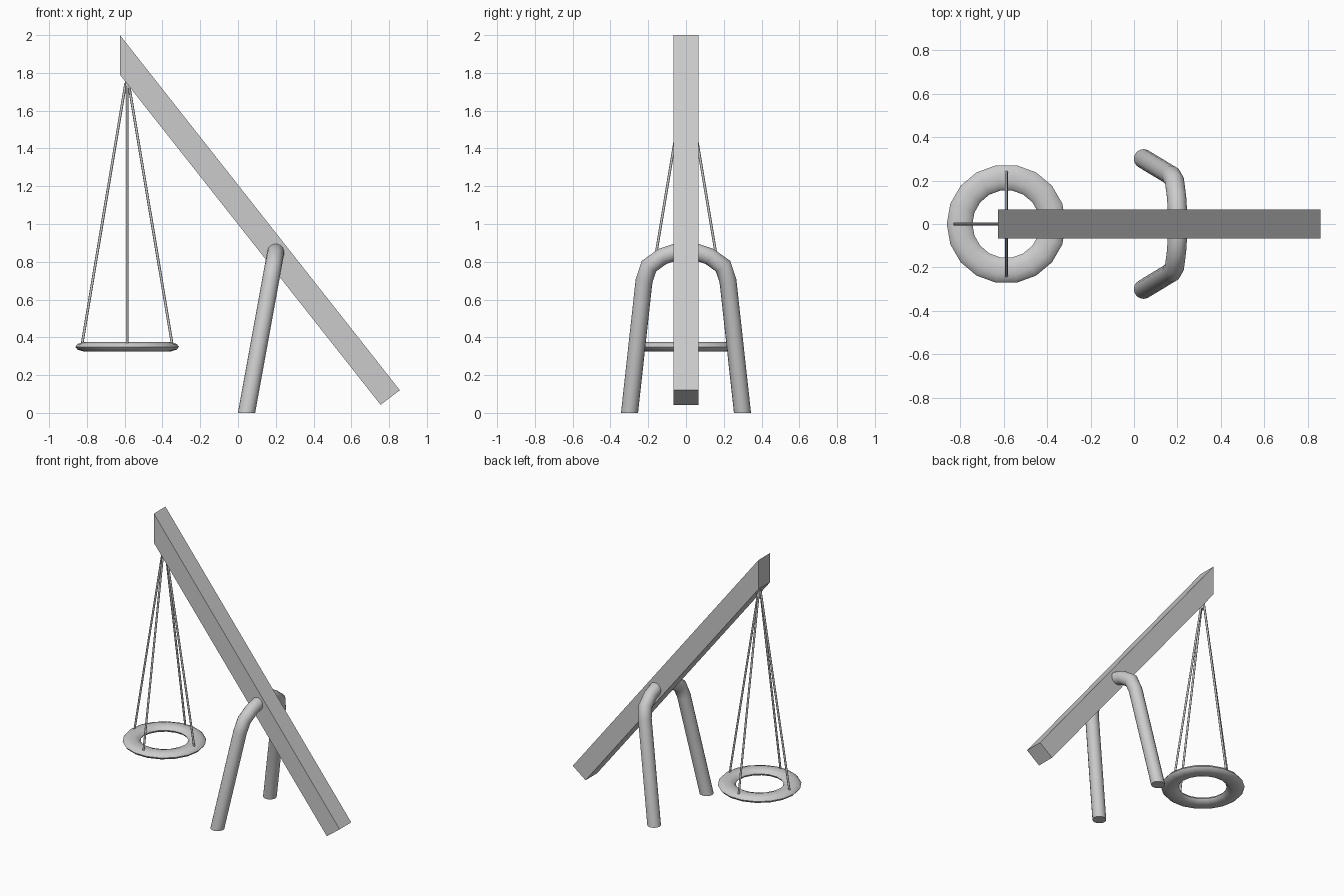
import bpy, bmesh
from math import radians
from mathutils import Vector

cube = bpy.data.objects.get("Cube")
if cube:
    bpy.data.objects.remove(cube, do_unlink=True)

grey = bpy.data.materials.new("plain grey")
grey.use_nodes = True
grey.diffuse_color = (0.6, 0.6, 0.6, 1)
grey.node_tree.nodes["Principled BSDF"].inputs["Base Color"].default_value = (0.6, 0.6, 0.6, 1)


def finish(obj, name, smooth=True):
    obj.name = name
    obj.data.materials.clear()
    obj.data.materials.append(grey)
    bpy.ops.object.select_all(action='DESELECT')
    obj.select_set(True)
    bpy.context.view_layer.objects.active = obj
    if smooth:
        bpy.ops.object.shade_smooth_by_angle(angle=radians(50))
    return obj


def mesh_object(bm, name, smooth=True):
    bmesh.ops.recalc_face_normals(bm, faces=bm.faces)
    mesh = bpy.data.meshes.new(name)
    bm.to_mesh(mesh)
    bm.free()
    obj = bpy.data.objects.new(name, mesh)
    bpy.context.collection.objects.link(obj)
    return finish(obj, name, smooth)


def tube(path, radius, sides):
    """Sweep a circle along a path, mitring each bend."""
    bm = bmesh.new()
    pts = [Vector(p) for p in path]
    start = (pts[1] - pts[0]).normalized()
    turn = Vector((0, 0, 1)).rotation_difference(start)
    ring = bmesh.ops.create_circle(bm, segments=sides, radius=radius, cap_ends=True)["verts"]
    for v in ring:
        v.co = turn @ v.co + pts[0]
    for i in range(1, len(pts)):
        along = (pts[i] - pts[i - 1]).normalized()
        ahead = (pts[i + 1] - pts[i]).normalized() if i + 1 < len(pts) else along
        normal = (along + ahead).normalized()
        new = [bm.verts.new(v.co + along * ((pts[i] - v.co).dot(normal) / along.dot(normal)))
               for v in ring]
        for j in range(sides):
            k = (j + 1) % sides
            bm.faces.new((ring[j], ring[k], new[k], new[j]))
        ring = new
    bm.faces.new(ring)
    return bm


# Sloping beam: plumb-cut at the top, square-cut at the bottom
bm = bmesh.new()
outline = [(-0.625, 2.0), (-0.625, 1.79), (0.755, 0.043), (0.857, 0.12)]
face = bm.faces.new([bm.verts.new((x, -0.066, z)) for x, z in outline])
side = bmesh.ops.extrude_face_region(bm, geom=[face])["geom"]
bmesh.ops.translate(bm, vec=(0, 0.132, 0),
                    verts=[v for v in side if isinstance(v, bmesh.types.BMVert)])
mesh_object(bm, "beam", smooth=False)

# Leaning arch of bent pipe, with feet cut level at the ground
half = [(0.31, -0.1), (0.222, 0.70), (0.196, 0.777), (0.125, 0.828), (0.06, 0.85)]
profile = [(-y, z) for y, z in half] + [(y, z) for y, z in reversed(half)]
bm = tube([(0.045 + 0.182 * z, y, z) for y, z in profile], 0.045, 16)
cut = bmesh.ops.bisect_plane(bm, geom=bm.verts[:] + bm.edges[:] + bm.faces[:],
                             plane_co=(0, 0, 0), plane_no=(0, 0, 1), clear_inner=True)
bmesh.ops.holes_fill(bm, edges=[e for e in bm.edges if e.is_boundary], sides=0)
mesh_object(bm, "support_arch")

# Flattened swing ring
hang_x = -0.587
bpy.ops.mesh.primitive_torus_add(major_segments=18, minor_segments=10, major_radius=0.215,
                                 minor_radius=0.059, location=(hang_x, 0, 0.35))
ring = bpy.context.object
for v in ring.data.vertices:
    v.co.z *= 0.43
finish(ring, "swing_ring")

# Four ropes meeting under the beam
for name, dx, dy in (("left", 1, 0), ("right", -1, 0), ("front", 0, -1), ("back", 0, 1)):
    path = [(hang_x + dx * r, dy * r, z) for r, z in ((0.24, 0.355), (0.008, 1.745))]
    mesh_object(tube(path, 0.007, 8), name + "_rope")

# Small eye holding the ropes
mesh_object(tube([(hang_x + 0.005, 0, 1.69), (hang_x + 0.005, 0, 1.76)], 0.015, 8), "rope_eye")
